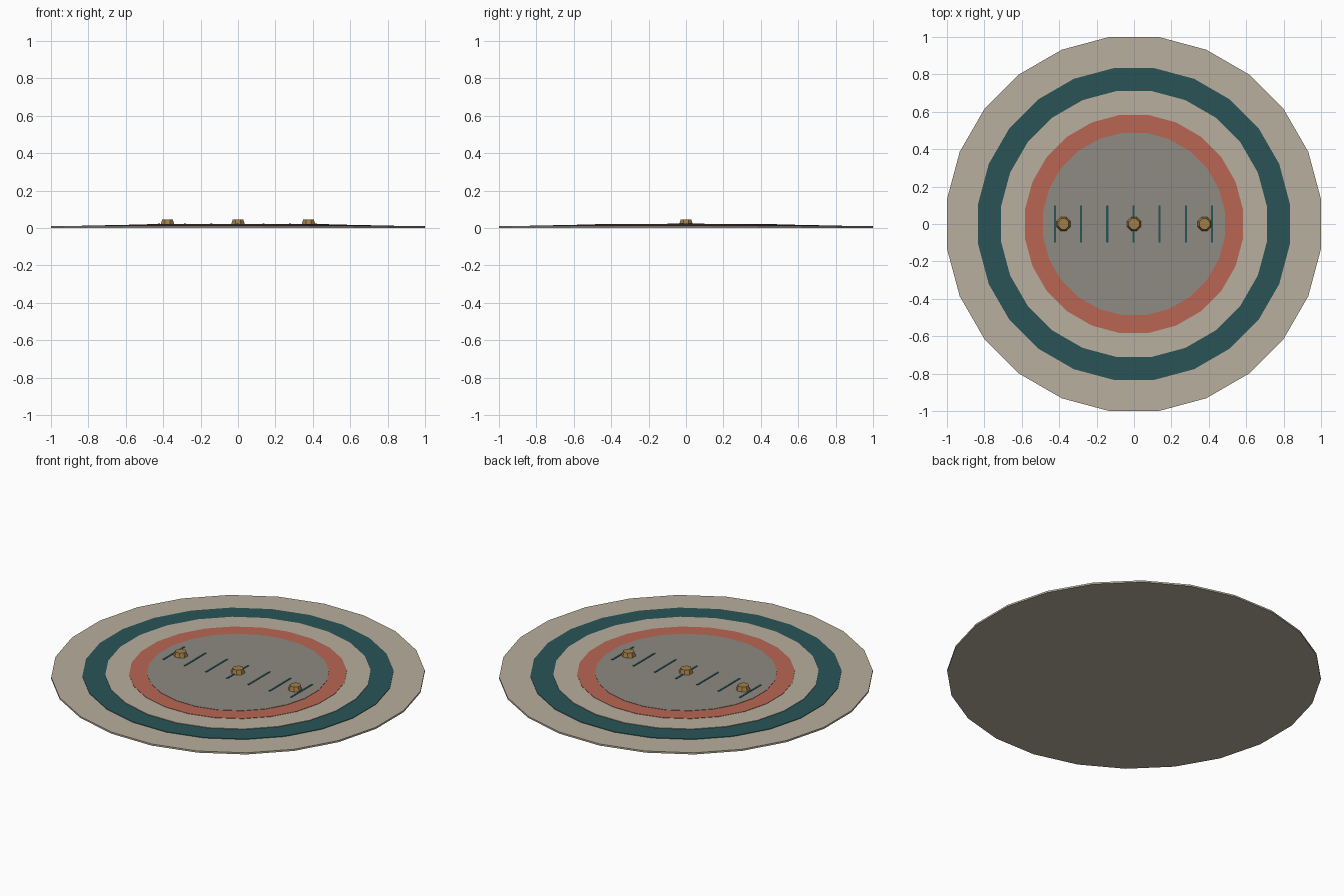
import bpy
from math import pi, cos

cube = bpy.data.objects.get("Cube")
if cube:
    bpy.data.objects.remove(cube)


def material(name, rgb):
    """Flat colour given as 0-255 display values, stored as linear."""
    linear = [((c / 255 + 0.055) / 1.055) ** 2.4 for c in rgb] + [1]
    mat = bpy.data.materials.new(name)
    mat.use_nodes = True
    mat.diffuse_color = linear
    mat.node_tree.nodes["Principled BSDF"].inputs["Base Color"].default_value = linear
    return mat


sand = material("sand", (184, 175, 157))
teal = material("dark teal", (42, 84, 87))
coral = material("coral", (184, 102, 83))
grey = material("warm grey", (142, 138, 130))
brass = material("brass", (160, 126, 72))


def frustum(name, sides, apothem, bottom, top, mat, x=0, taper=1.0):
    """Polygonal disc with flats facing the axes."""
    r = apothem / cos(pi / sides)
    bpy.ops.mesh.primitive_cone_add(
        vertices=sides, radius1=r, radius2=r * taper, depth=top - bottom,
        location=(x, 0, (top + bottom) / 2), rotation=(0, 0, pi / sides))
    obj = bpy.context.object
    obj.name = name
    obj.data.materials.append(mat)
    return obj


# Stacked discs, each slightly higher than the one around it
frustum("base_disc", 24, 1.0, 0, 0.010, sand)
frustum("teal_band", 24, 0.833, 0.008, 0.013, teal)
frustum("inner_sand_disc", 24, 0.711, 0.010, 0.016, sand)
frustum("coral_band", 24, 0.583, 0.013, 0.018, coral)
frustum("centre_disc", 24, 0.487, 0.015, 0.020, grey)

# Row of thin marker bars across the centre
for i in range(7):
    bpy.ops.mesh.primitive_cube_add(size=1, location=((i - 3) * 0.14 - 0.003, 0, 0.020))
    bar = bpy.context.object
    bar.name = f"marker_bar_{i + 1}"
    bar.scale = (0.011, 0.2, 0.005)
    bar.data.materials.append(teal)

# Tapered octagonal studs
for side, x in (("right", -0.377), ("centre", 0), ("left", 0.377)):
    frustum(f"{side}_stud", 8, 0.037, 0.018, 0.045, brass, x, 0.76)
